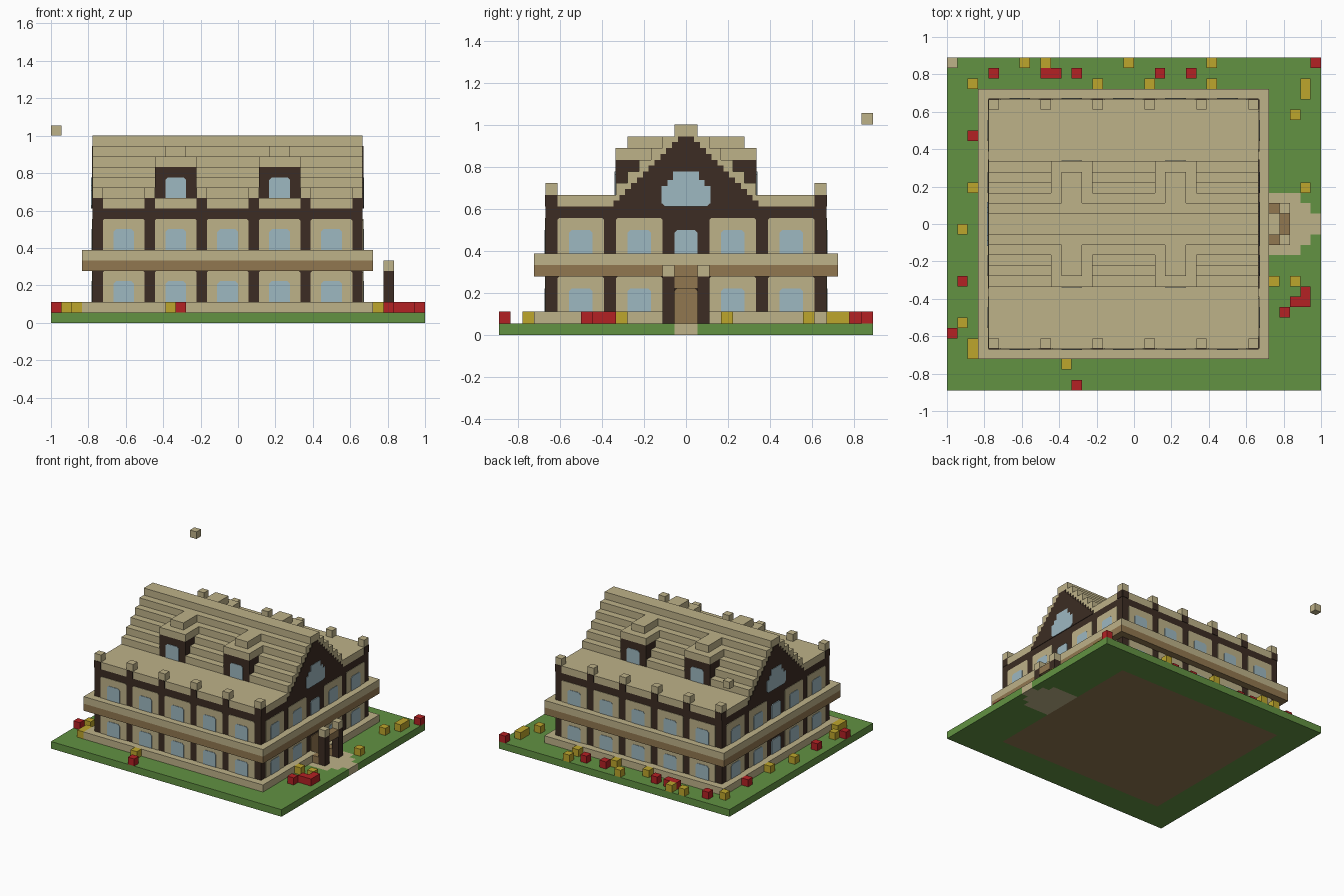
import bpy, bmesh
from mathutils import Vector

cube = bpy.data.objects.get("Cube")
if cube:
    bpy.data.objects.remove(cube, do_unlink=True)

U = 1 / 18  # one block


def material(name, rgb):
    lin = [((c / 255 + 0.055) / 1.055) ** 2.4 for c in rgb] + [1]
    m = bpy.data.materials.new(name)
    m.use_nodes = True
    m.diffuse_color = lin
    m.node_tree.nodes["Principled BSDF"].inputs["Base Color"].default_value = lin
    return m


TAN = material("sandstone", (190, 178, 137))
DARK = material("dark timber", (60, 44, 35))
GREEN = material("grass", (98, 146, 66))
BROWN = material("oak", (145, 119, 80))
BLUE = material("glass", (158, 184, 193))
RED = material("red petals", (180, 33, 36))
YELLOW = material("yellow petals", (189, 166, 44))


def finish(name, mat, bm):
    bmesh.ops.recalc_face_normals(bm, faces=bm.faces)
    mesh = bpy.data.meshes.new(name)
    bm.to_mesh(mesh)
    bm.free()
    mesh.materials.append(mat)
    obj = bpy.data.objects.new(name, mesh)
    bpy.context.collection.objects.link(obj)
    return obj


def boxes(name, mat, *spans):
    """Boxes given as x0, x1, y0, y1, z0, z1 in blocks."""
    bm = bmesh.new()
    for x0, x1, y0, y1, z0, z1 in spans:
        made = bmesh.ops.create_cube(bm, size=1)["verts"]
        for v in made:
            v.co = Vector(((x0 + x1) / 2 + v.co.x * (x1 - x0),
                           (y0 + y1) / 2 + v.co.y * (y1 - y0),
                           (z0 + z1) / 2 + v.co.z * (z1 - z0))) * U
    return finish(name, mat, bm)


# Each wall: maps (along, up, outward) to a point
WALLS = {
    "front": lambda a, z, d: (a, -12 - d, z),
    "back": lambda a, z, d: (a, 12 + d, z),
    "door_end": lambda a, z, d: (12 + d, a, z),
    "far_end": lambda a, z, d: (-14 - d, a, z),
}


def plates(name, mat, wall, outlines, depth, offset=0):
    bm = bmesh.new()
    for pts in outlines:
        rings = [[bm.verts.new(Vector(WALLS[wall](a, z, d)) * U) for a, z in pts]
                 for d in (offset, offset + depth)]
        bm.faces.new(rings[0])
        bm.faces.new(rings[1])
        for i in range(len(pts)):
            j = (i + 1) % len(pts)
            bm.faces.new((rings[0][i], rings[0][j], rings[1][j], rings[1][i]))
    return finish(name, mat, bm)


def arch(mid, half, z0, z1, c=0.25):
    """Rectangle with clipped upper corners."""
    return [(mid - half, z0), (mid + half, z0), (mid + half, z1 - c),
            (mid + half - c, z1), (mid - half + c, z1), (mid - half, z1 - c)]


# Ground and path
lawn = [(-18, -14, -16, 16, 0, 1)]
for s in (-1, 1):
    for x0, x1, y in ((-14, 12, 12), (12, 16, 3), (16, 17, 2), (17, 18, 1)):
        lawn.append((x0, x1, *sorted((s * y, s * 16)), 0, 1))
boxes("lawn", GREEN, *lawn)
boxes("house_floor", BROWN, (-14, 12, -12, 12, 0, 1))
boxes("path", TAN, (12, 16, -3, 3, 0, 1), (16, 17, -2, 2, 0, 1), (17, 18, -1, 1, 0, 1))

# House body
boxes("timber_walls", DARK, (-14, 12, -12, 12, 1, 11))
boxes("plinth", TAN, (-15, 12, -13, -12, 1, 2), (-15, 12, 12, 13, 1, 2),
      (-15, -14, -12, 12, 1, 2), (12, 13, -13, -1, 1, 2), (12, 13, 1, 13, 1, 2))
boxes("balcony_floor", BROWN, (-15, 13, -13, 13, 5, 6))
boxes("balcony_rail", TAN, (-15, 13, -13, 13, 6, 7))
boxes("eaves_roof", TAN, (-14, 12, -12, 12, 11, 12))

# Wall panels, windows and pillar heads
PILLARS = range(-14, 12, 5)
LONG_BAYS = range(-11, 11, 5)
END_BAYS = (-9, -4, 4, 9)
for wall in WALLS:
    long_side = wall in ("front", "back")
    bays = LONG_BAYS if long_side else END_BAYS
    panels, glass = [], []
    for mid in bays:
        for z0 in (2, 7):
            panels.append(arch(mid, 2, z0, z0 + 3, 0.15))
            glass.append(arch(mid, 1, z0, z0 + 2))
    if not long_side:
        glass.append(arch(0, 1, 7, 9))
        if wall == "far_end":
            glass.append(arch(0, 1, 2, 4))
    plates(wall + "_panels", TAN, wall, panels, 0.06)
    plates(wall + "_windows", BLUE, wall, glass, 0.12)
    heads = PILLARS if long_side else (-12, 11)
    plates(wall + "_pillar_heads", DARK, wall,
           [[(p, 11), (p + 1, 11), (p + 1, 12), (p, 12)] for p in heads], 0.06)
boxes("parapet_blocks", TAN,
      *[(p, p + 1, y, y + 1, 12, 13) for p in PILLARS for y in (-12, 11)])

# Stepped main roof
boxes("stepped_roof", TAN, *[(-14, 12, k - 6, 6 - k, 12 + k, 13 + k) for k in range(6)])

# Gables with a stepped timber face and a large window
side = []
for k in range(12):
    half = 6.2 - k / 2
    side += [(half, 11 + k / 2), (half, 11.5 + k / 2)]
gable = side + [(-a, z) for a, z in reversed(side)]
half_window = [(1.75, 11), (2.1, 11.3), (2.1, 12.75), (1.6, 12.75),
               (1.6, 13.25), (1.1, 13.25), (1.1, 14)]
gable_window = half_window + [(-a, z) for a, z in reversed(half_window)]
for wall in ("door_end", "far_end"):
    plates(wall + "_gable", DARK, wall, [gable], 0.07)
    plates(wall + "_gable_window", BLUE, wall, [gable_window], 0.13)

# Dormers, running through the roof to both slopes
for i, x in enumerate((-8, 2)):
    boxes(f"dormer_walls_{i}", DARK, (x, x + 4, -6.05, 6.05, 12, 15))
    boxes(f"dormer_roof_{i}", TAN, (x, x + 4, -6.05, 6.05, 15, 16),
          (x + 1, x + 3, -5, 5, 16, 17))
    for wall in ("front", "back"):
        plates(f"dormer_window_{wall}_{i}", BLUE, wall, [arch(x + 2, 1, 12, 14)],
               0.12, -6)

# Door and porch
plates("door", BROWN, "door_end", [arch(0, 1, 1, 4)], 0.1)
boxes("porch_posts", DARK, (14, 15, -2, -1, 1, 5), (14, 15, 1, 2, 1, 5))
boxes("porch_post_caps", TAN, (14, 15, -2, -1, 5, 6), (14, 15, 1, 2, 5, 6))
boxes("porch_beam", BROWN, (14, 15, -1, 1, 4, 5))
boxes("porch_steps", BROWN, (13, 14, -2, -1, 1, 2), (13, 14, 1, 2, 1, 2))

# Flowers on the lawn, as columns by row
RED_ROWS = {15: [17], 14: [-14, -9, -8, -6, 2, 5], 8: [-16], -6: [-17], -7: [16],
            -8: [15, 16], -9: [14], -11: [-18], -16: [-6]}
YELLOW_ROWS = {15: [-11, -9, -1, 7], 13: [-16, -4, 1, 7, 16], 12: [16], 10: [15],
               3: [-16, 16], -1: [-17], -6: [13, 15], -10: [-17], -12: [-16],
               -13: [-16], -14: [-7]}
for name, mat, rows in (("red_flowers", RED, RED_ROWS),
                        ("yellow_flowers", YELLOW, YELLOW_ROWS)):
    boxes(name, mat, *[(x, x + 1, y, y + 1, 1, 2) for y, xs in rows.items() for x in xs])

# Loose block in the air
boxes("floating_block", TAN, (-18, -17, 15, 16, 18, 19))
